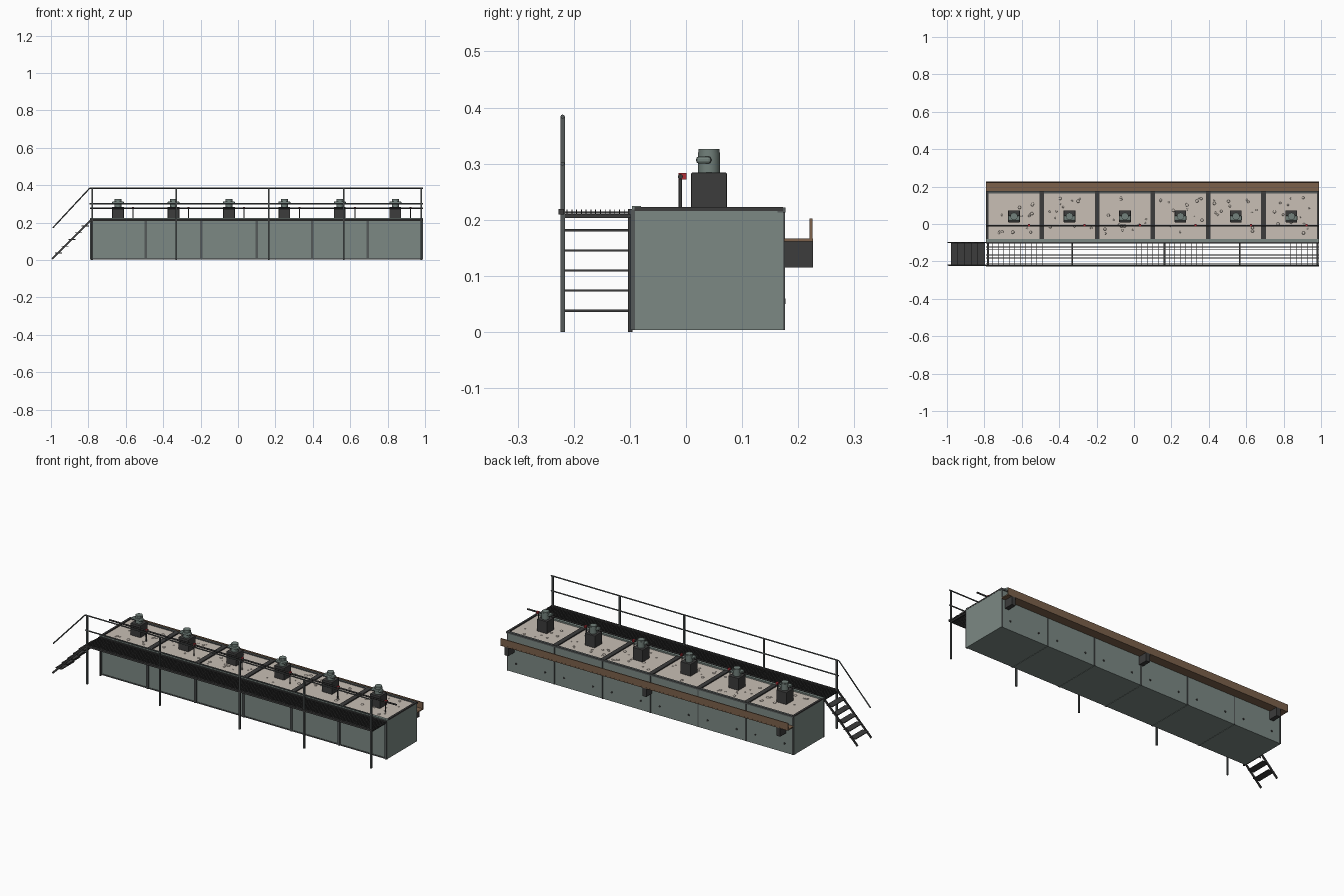
import bpy, math, random
from mathutils import Vector

if "Cube" in bpy.data.objects:
    bpy.data.objects.remove(bpy.data.objects["Cube"])
random.seed(4)


def mat(name, r, g, b):
    m = bpy.data.materials.new(name)
    m.diffuse_color = (r, g, b, 1)
    m.use_nodes = True
    m.node_tree.nodes["Principled BSDF"].inputs["Base Color"].default_value = m.diffuse_color
    return m


GREEN = mat("tank_green", 0.20, 0.25, 0.23)
DARK = mat("dark_steel", 0.045, 0.045, 0.045)
RAIL = mat("rail_grey", 0.09, 0.10, 0.10)
FROTH = mat("froth", 0.58, 0.52, 0.46)
BROWN = mat("launder_brown", 0.20, 0.12, 0.07)
MOTOR = mat("motor_green", 0.17, 0.22, 0.20)
RED = mat("valve_red", 0.45, 0.03, 0.04)


def box(name, x0, x1, y0, y1, z0, z1, m, bevel=0):
    bpy.ops.mesh.primitive_cube_add(size=1, location=((x0+x1)/2, (y0+y1)/2, (z0+z1)/2))
    o = bpy.context.object
    o.scale = (x1-x0, y1-y0, z1-z0)
    bpy.ops.object.transform_apply(location=False, rotation=False, scale=True)
    o.name = name
    o.data.materials.append(m)
    if bevel:
        b = o.modifiers.new("bevel", 'BEVEL')
        b.width, b.segments = bevel, 2
    return o


def rod(name, a, b, r, m, n=12):
    a, b = Vector(a), Vector(b)
    d = b - a
    bpy.ops.mesh.primitive_cylinder_add(vertices=n, radius=r, depth=d.length, location=(a+b)/2)
    o = bpy.context.object
    o.rotation_euler = d.to_track_quat('Z', 'Y').to_euler()
    bpy.ops.object.shade_smooth_by_angle(angle=math.radians(40))
    o.name = name
    o.data.materials.append(m)
    return o


X0, X1 = -0.79, 0.99
Y0, Y1 = -0.092, 0.173
W = (X1 - X0) / 6

# tank cells: open-topped boxes with froth, rims, seams and drive
for i in range(6):
    a, b = X0 + i*W + 0.001, X0 + (i+1)*W - 0.001
    c = (a + b) / 2
    t = 0.006
    box("cell_floor", a, b, Y0, Y1, 0.004, 0.010, GREEN)
    box("cell_front_wall", a, b, Y0, Y0+t, 0.010, 0.218, GREEN)
    box("cell_back_wall", a, b, Y1-t, Y1, 0.010, 0.218, GREEN)
    box("cell_left_wall", a, a+t, Y0+t, Y1-t, 0.010, 0.218, GREEN)
    box("cell_right_wall", b-t, b, Y0+t, Y1-t, 0.010, 0.218, GREEN)
    box("froth_bed", a+t, b-t, Y0+t, Y1-t, 0.200, 0.217, FROTH)
    # froth bubbles
    for k in range(14):
        x, y = random.uniform(a+0.03, b-0.03), random.uniform(Y0+0.03, Y1-0.03)
        bpy.ops.mesh.primitive_uv_sphere_add(segments=10, ring_count=6, location=(x, y, 0.217),
                                             radius=random.uniform(0.004, 0.009))
        o = bpy.context.object
        o.scale.z = 0.6
        o.name = "froth_bubble"
        o.data.materials.append(FROTH)
        bpy.ops.object.shade_smooth()
    # back drains
    for dx in (-0.09, 0.09):
        rod("drain_plug", (c+dx, Y1-0.002, 0.055), (c+dx, Y1+0.004, 0.055), 0.005, DARK)
    # drive pedestal and motor
    y = 0.041
    box("drive_pedestal", c-0.031, c+0.031, y-0.032, y+0.032, 0.216, 0.284, DARK, 0.002)
    rod("drive_motor", (c, y, 0.284), (c, y, 0.320), 0.0195, MOTOR, 24)
    rod("motor_cap", (c, y, 0.316), (c, y, 0.326), 0.0185, MOTOR, 24)
    box("motor_terminal_box", c-0.032, c+0.032, 0.018, 0.045, 0.300, 0.313, MOTOR, 0.005)
    # valve and pipe stand
    vx = c + 0.08
    rod("pipe_stand", (vx, -0.01, 0.217), (vx, -0.01, 0.277), 0.003, DARK)
    box("valve_handle", vx-0.006, vx+0.006, -0.013, 0.001, 0.272, 0.283, RED)

# cell divider caps and stiffeners
for i in range(7):
    x = X0 + i*W
    h = 0.013 if 0 < i < 6 else 0.006
    cx = min(max(x, X0+h), X1-h)
    box("divider_cap", cx-h, cx+h, Y0, Y1, 0.216, 0.223, DARK)
    s = min(max(x, X0+0.006), X1-0.006)
    box("front_stiffener", s-0.006, s+0.006, Y0-0.007, Y0+0.001, 0.004, 0.218, RAIL)
    box("back_seam", s-0.003, s+0.003, Y1-0.001, Y1+0.003, 0.004, 0.218, RAIL)

# top rims and lower edge
box("front_rim", X0, X1, Y0-0.004, Y0+0.012, 0.216, 0.225, GREEN)
box("back_rim", X0, X1, Y1-0.010, Y1+0.004, 0.213, 0.222, RAIL)
box("front_base_edge", X0, X1, Y0-0.003, Y0, 0.004, 0.010, RAIL)

# air pipe
rod("air_pipe", (X0, -0.01, 0.277), (X1, -0.01, 0.277), 0.0045, DARK)

# froth launder along the back
box("launder_floor", X0, X1, 0.175, 0.226, 0.161, 0.167, BROWN)
box("launder_lip", X0, X1, 0.2205, 0.2255, 0.165, 0.202, BROWN)
for x in (-0.73, 0.10, 0.955):
    box("launder_bracket", x-0.012, x+0.012, 0.173, 0.226, 0.115, 0.162, DARK)

# walkway grating
for k in range(13):
    y = -0.212 + k*0.0085
    box("grating_bar", X0, X1, y-0.0008, y+0.0008, 0.210, 0.218, DARK)
for k in range(61):
    x = X0 + 0.005 + k*(X1-X0-0.01)/60
    box("grating_cross_bar", x-0.0006, x+0.0006, -0.218, -0.100, 0.211, 0.215, DARK)
box("walkway_outer_edge", X0, X1, -0.227, -0.217, 0.209, 0.219, DARK)
box("walkway_inner_edge", X0, X1, -0.103, -0.094, 0.209, 0.219, DARK)

# railing with posts down to the ground
YR = -0.220
for x in (-0.780, -0.330, 0.165, 0.565, 0.980):
    box("railing_post", x-0.004, x+0.004, YR-0.004, YR+0.004, 0, 0.384, RAIL)
    box("walkway_joist", x-0.004, x+0.004, YR, -0.094, 0.203, 0.210, DARK)
for z in (0.384, 0.300):
    rod("railing_bar", (-0.793, YR, z), (X1, YR, z), 0.0035, RAIL)

# stairs
box("stair_top_leg", -0.787, -0.779, -0.103, -0.095, 0, 0.210, DARK)
for y in (-0.220, -0.099):
    L = 0.205*math.sqrt(2)
    o = box("stair_stringer", -L/2, L/2, y-0.003, y+0.003, -0.005, 0.005, DARK)
    o.location = (-0.892, y, 0.108)
    o.rotation_euler.y = -math.pi/4
for k in range(5):
    z = 0.038 + k*0.0358
    box("stair_tread", -1+z-0.017, -1+z+0.021, -0.217, -0.102, z-0.002, z+0.002, DARK)
rod("stair_handrail", (-0.793, YR, 0.384), (-0.990, YR, 0.172), 0.0035, RAIL)
